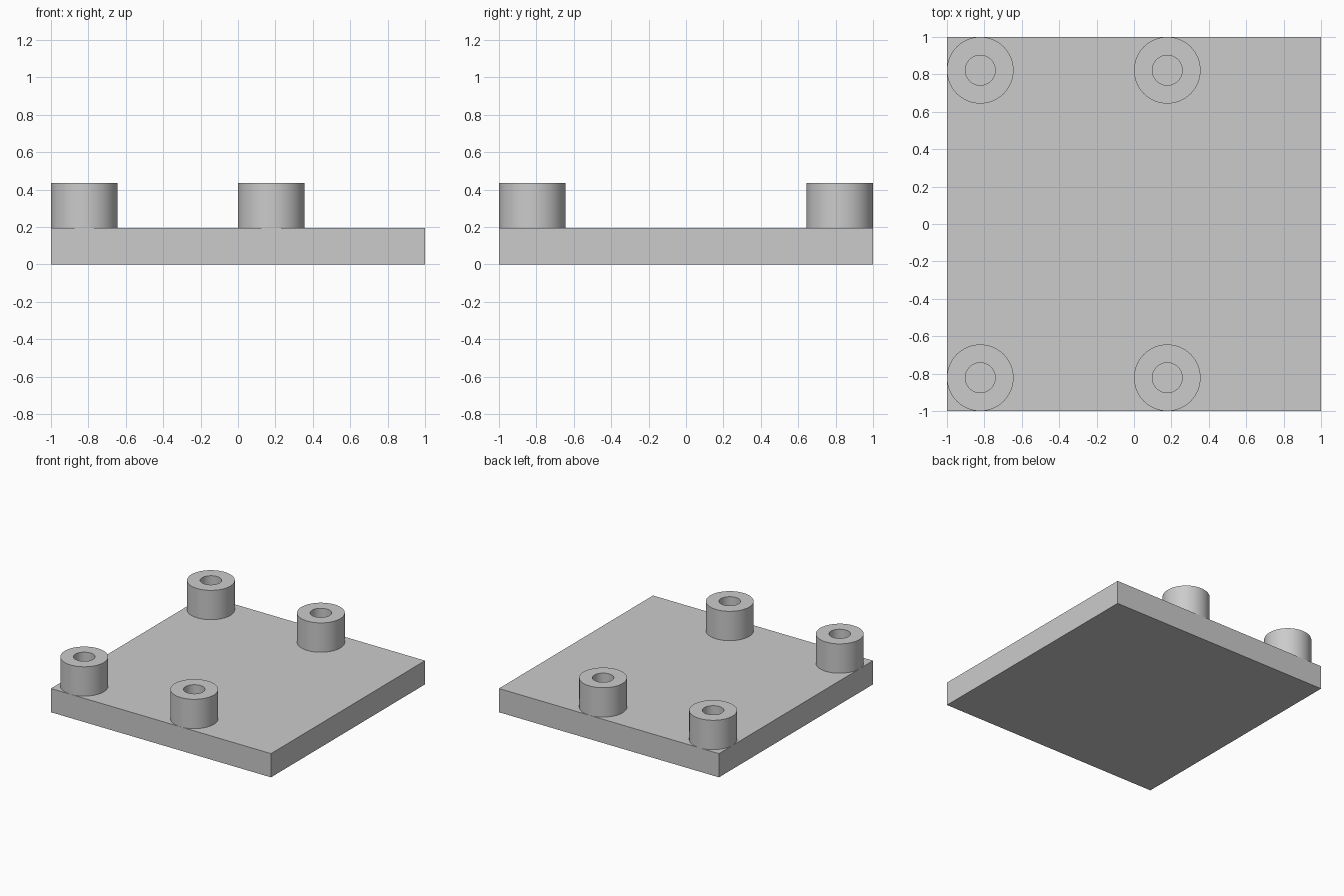
import bpy
import bmesh
from math import tau
from mathutils import Matrix, Vector

cube = bpy.data.objects.get("Cube")
if cube:
    bpy.data.objects.remove(cube, do_unlink=True)

PLATE_TOP = 0.195
POST_TOP = 0.436
POST_RADIUS = 0.178
HOLE_RADIUS = 0.08
SEGMENTS = 64

# Single plain grey
grey = bpy.data.materials.new("plain_grey")
grey.use_nodes = True
colour = (0.6, 0.6, 0.6, 1)
grey.diffuse_color = colour
grey.node_tree.nodes["Principled BSDF"].inputs["Base Color"].default_value = colour


def add_object(name, bm, location=(0, 0, 0)):
    bmesh.ops.recalc_face_normals(bm, faces=bm.faces)
    mesh = bpy.data.meshes.new(name)
    bm.to_mesh(mesh)
    bm.free()
    mesh.materials.append(grey)
    obj = bpy.data.objects.new(name, mesh)
    obj.location = location
    bpy.context.collection.objects.link(obj)
    return obj


# Square base plate
bm = bmesh.new()
bmesh.ops.create_cube(bm, size=1)
bmesh.ops.transform(bm, verts=bm.verts, matrix=Matrix.Translation((0, 0, PLATE_TOP / 2))
                    @ Matrix.Diagonal((2, 2, PLATE_TOP, 1)))
add_object("base_plate", bm)


# Hollow standoff: an open wall profile spun about its axis, resting on the plate
def add_post(name, x, y):
    bm = bmesh.new()
    height = POST_TOP - PLATE_TOP
    profile = [(POST_RADIUS, 0), (POST_RADIUS, height), (HOLE_RADIUS, height), (HOLE_RADIUS, 0)]
    verts = [bm.verts.new((r, 0, z)) for r, z in profile]
    edges = [bm.edges.new(pair) for pair in zip(verts, verts[1:])]
    bmesh.ops.spin(bm, geom=verts + edges, cent=Vector(), axis=(0, 0, 1),
                   angle=tau, steps=SEGMENTS, use_merge=True)
    bmesh.ops.remove_doubles(bm, verts=bm.verts, dist=0.0001)
    post = add_object(name, bm, (x, y, PLATE_TOP))
    bpy.ops.object.select_all(action="DESELECT")
    post.select_set(True)
    bpy.context.view_layer.objects.active = post
    bpy.ops.object.shade_smooth_by_angle()


# Two posts along the front edge and two along the back
for row, side in (("front", -1), ("back", 1)):
    for column, x in (("right", POST_RADIUS - 1), ("middle", POST_RADIUS)):
        add_post(f"{row}_{column}_post", x, side * (1 - POST_RADIUS))
